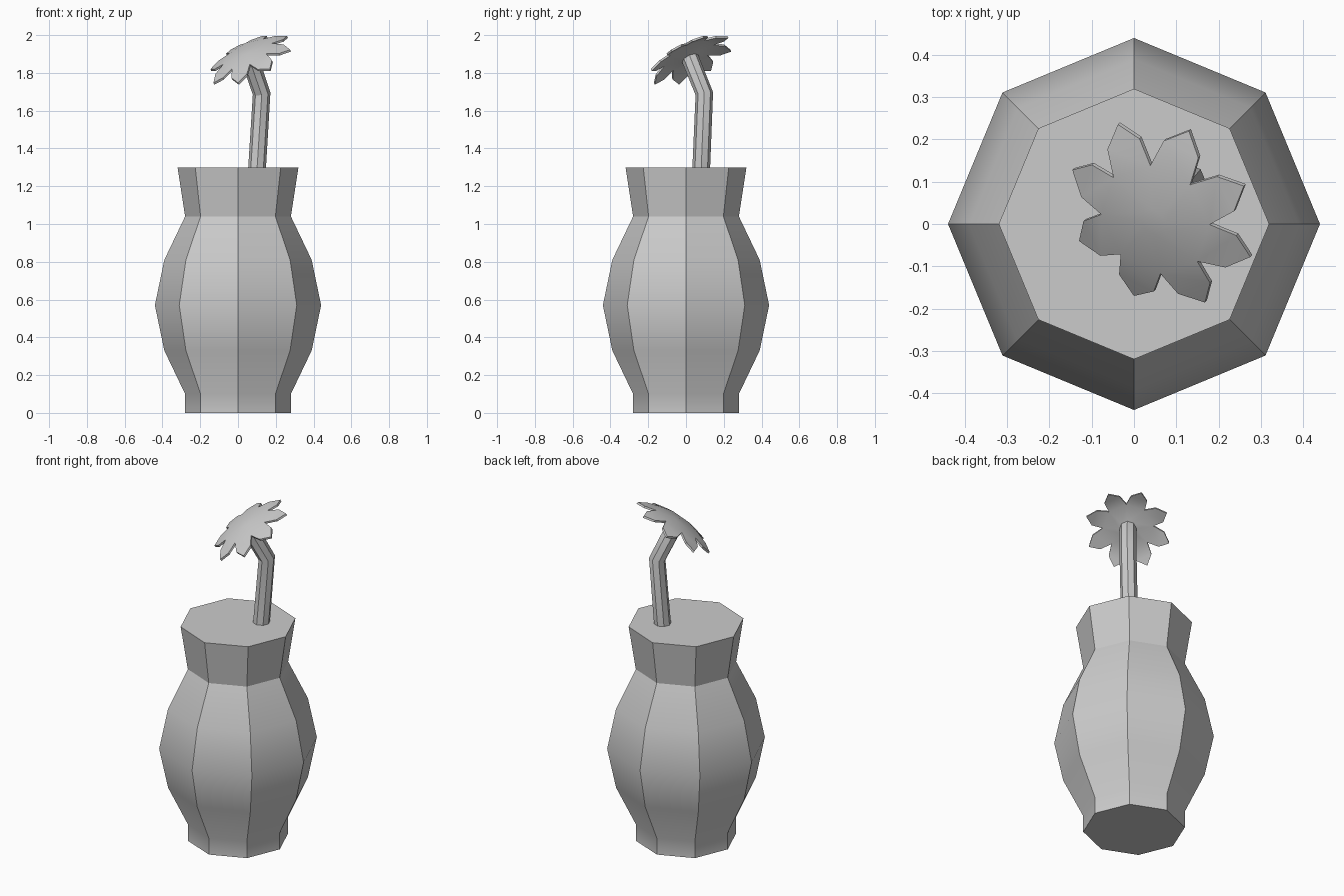
import bpy, math
from mathutils import Vector, Matrix

if "Cube" in bpy.data.objects:
    bpy.data.objects.remove(bpy.data.objects["Cube"])


def make_object(name, verts, faces):
    mesh = bpy.data.meshes.new(name)
    mesh.from_pydata(verts, [], faces)
    mesh.validate()
    obj = bpy.data.objects.new(name, mesh)
    bpy.context.collection.objects.link(obj)
    bpy.ops.object.select_all(action='DESELECT')
    obj.select_set(True)
    bpy.context.view_layer.objects.active = obj
    # consistent outward normals
    bpy.ops.object.mode_set(mode='EDIT')
    bpy.ops.mesh.select_all(action='SELECT')
    bpy.ops.mesh.normals_make_consistent(inside=False)
    bpy.ops.object.mode_set(mode='OBJECT')
    bpy.ops.object.shade_smooth_by_angle(angle=math.radians(30))
    return obj


def loft(name, rings):
    """Join equal rings of points into a capped solid."""
    n = len(rings[0])
    verts = [p for ring in rings for p in ring]
    faces = [(k * n + i, k * n + (i + 1) % n, (k + 1) * n + (i + 1) % n, (k + 1) * n + i)
             for k in range(len(rings) - 1) for i in range(n)]
    faces += [tuple(range(n))[::-1], tuple(range(len(verts) - n, len(verts)))]
    return make_object(name, verts, faces)


def polar(r, a, z):
    return Vector((r * math.cos(a), r * math.sin(a), z))


def circle(r, z=0, sides=8):
    return [polar(r, i * math.tau / sides, z) for i in range(sides)]


# Vase: eight-sided, closed at the rim
profile = [(0.28, 0), (0.28, 0.1), (0.39, 0.33), (0.44, 0.57),
           (0.39, 0.81), (0.28, 1.04), (0.32, 1.30)]
loft("vase", [circle(r, z) for r, z in profile])

# Flower frame: leans towards the front left
lean = math.radians(-135)
tilt = math.radians(34)
apex = Vector((0.045, 0.005, 1.913))
frame = (Matrix.Translation(apex) @ Matrix.Rotation(lean, 4, 'Z')
         @ Matrix.Rotation(tilt, 4, 'Y'))

# Stem: eight-sided, one bend
path = [Vector((0.10, 0.08, 1.28)), Vector((0.125, 0.097, 1.69)),
        frame @ Vector((0, 0, -0.035))]
rings = []
for k, p in enumerate(path):
    before = (path[max(k, 1)] - path[max(k, 1) - 1]).normalized()
    j = min(k, len(path) - 2)
    after = (path[j + 1] - path[j]).normalized()
    rot = Vector((0, 0, 1)).rotation_difference(before + after)
    rings.append([p + rot @ c for c in circle(0.047)])
loft("stem", rings)

# Flower head: eight pointed petals on a shallow dome
step = math.tau / 8
verts, faces = [], []
for inner_r, inner_z, drop in ((0.032, 0, 0), (0.045, -0.045, -0.012)):
    for i in range(8):
        a = i * step
        points = [(inner_r, 0, inner_z), (0.14, 0, -0.014 + drop),
                  (0.2, 0.2, -0.034 + drop), (0.24, 0.5, -0.05 + drop),
                  (0.2, 0.8, -0.034 + drop)]
        verts += [frame @ polar(r, a + t * step, z) for r, t, z in points]
for base in (0, 40):
    faces.append(tuple(base + 5 * i for i in range(8)))
    for i in range(8):
        b, c = base + 5 * i, base + 5 * ((i + 1) % 8)
        faces += [(b, b + 1, c + 1, c), (b + 1, b + 2, b + 4, c + 1),
                  (b + 2, b + 3, b + 4)]
outline = [5 * i + k for i in range(8) for k in range(1, 5)]
for p, q in zip(outline, outline[1:] + outline[:1]):
    faces.append((p, q, q + 40, p + 40))
make_object("flower_head", verts, faces)
